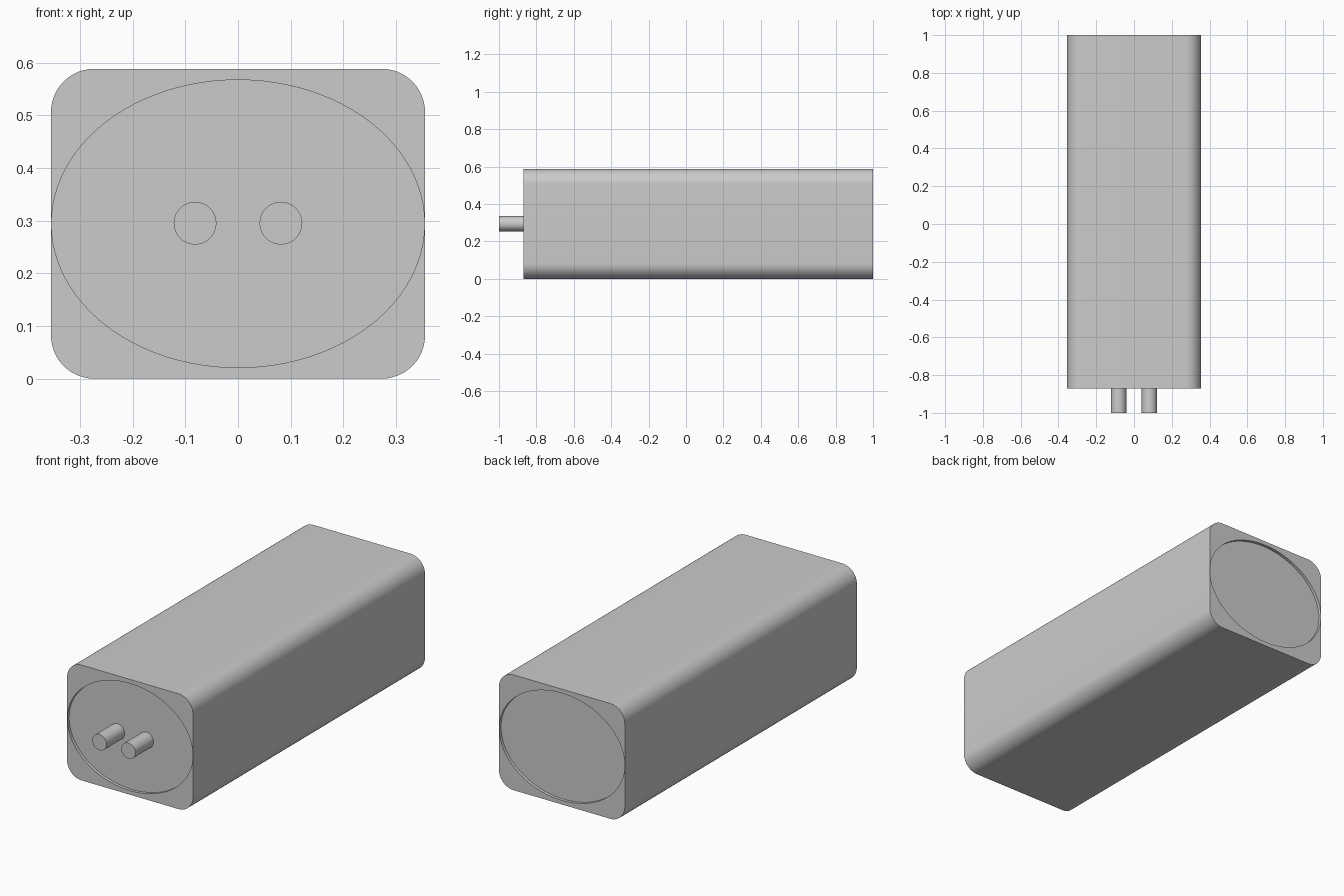
import bpy, bmesh
from math import sin, cos, pi, radians
from mathutils import Matrix

cube = bpy.data.objects.get("Cube")
if cube:
    bpy.data.objects.remove(cube)

WIDTH, HEIGHT, CORNER = 0.71, 0.588, 0.082
FRONT, BACK, PIN_TIP = -0.87, 1.0, -1.0
RECESS = 0.015
MID = HEIGHT / 2

grey = bpy.data.materials.new("grey")
grey.use_nodes = True
grey.diffuse_color = (0.6, 0.6, 0.6, 1)
grey.node_tree.nodes["Principled BSDF"].inputs["Base Color"].default_value = (0.6, 0.6, 0.6, 1)


def prism(name, outline, y0, y1):
    """Extrude an x-z outline from y0 to y1."""
    bm = bmesh.new()
    face = bm.faces.new([bm.verts.new((x, y0, z)) for x, z in outline])
    out = bmesh.ops.extrude_face_region(bm, geom=[face], use_keep_orig=True)
    moved = [v for v in out["geom"] if isinstance(v, bmesh.types.BMVert)]
    bmesh.ops.translate(bm, verts=moved, vec=(0, y1 - y0, 0))
    bmesh.ops.recalc_face_normals(bm, faces=bm.faces)
    mesh = bpy.data.meshes.new(name)
    bm.to_mesh(mesh)
    bm.free()
    mesh.materials.append(grey)
    obj = bpy.data.objects.new(name, mesh)
    bpy.context.collection.objects.link(obj)
    return obj


def ellipse(cx, cz, rx, rz, count):
    return [(cx + rx * cos(2 * pi * i / count), cz + rz * sin(2 * pi * i / count))
            for i in range(count)]


def rounded_rectangle(steps=12):
    points = []
    for corner, (sx, sz) in enumerate([(1, 1), (-1, 1), (-1, -1), (1, -1)]):
        for i in range(steps + 1):
            a = (corner + i / steps) * pi / 2
            points.append((sx * (WIDTH / 2 - CORNER) + CORNER * cos(a),
                           MID + sz * (MID - CORNER) + CORNER * sin(a)))
    return points


def smooth(obj):
    bpy.ops.object.select_all(action="DESELECT")
    obj.select_set(True)
    bpy.context.view_layer.objects.active = obj
    bpy.ops.object.shade_smooth_by_angle(angle=radians(30))


# Rounded case with a shallow oval recess in each end
case = prism("case", rounded_rectangle(), FRONT, BACK)
oval = ellipse(0, MID, WIDTH / 2 - 0.001, 0.273, 96)
bpy.context.view_layer.objects.active = case
for y0, y1 in [(FRONT - 0.05, FRONT + RECESS), (BACK - RECESS, BACK + 0.05)]:
    cutter = prism("recess_cutter", oval, y0, y1)
    cutter.hide_render = True
    cut = case.modifiers.new("recess", "BOOLEAN")
    cut.operation = "DIFFERENCE"
    cut.solver = "EXACT"
    cut.object = cutter
    bpy.ops.object.modifier_apply(modifier=cut.name)
    bpy.data.objects.remove(cutter)
smooth(case)

# Pair of round terminal pins standing on the front recess floor
for name, side in [("left_pin", 1), ("right_pin", -1)]:
    pin = prism(name, ellipse(side * 0.0815, MID + 0.001, 0.0405, 0.0405, 48),
                PIN_TIP, FRONT + RECESS)
    smooth(pin)
